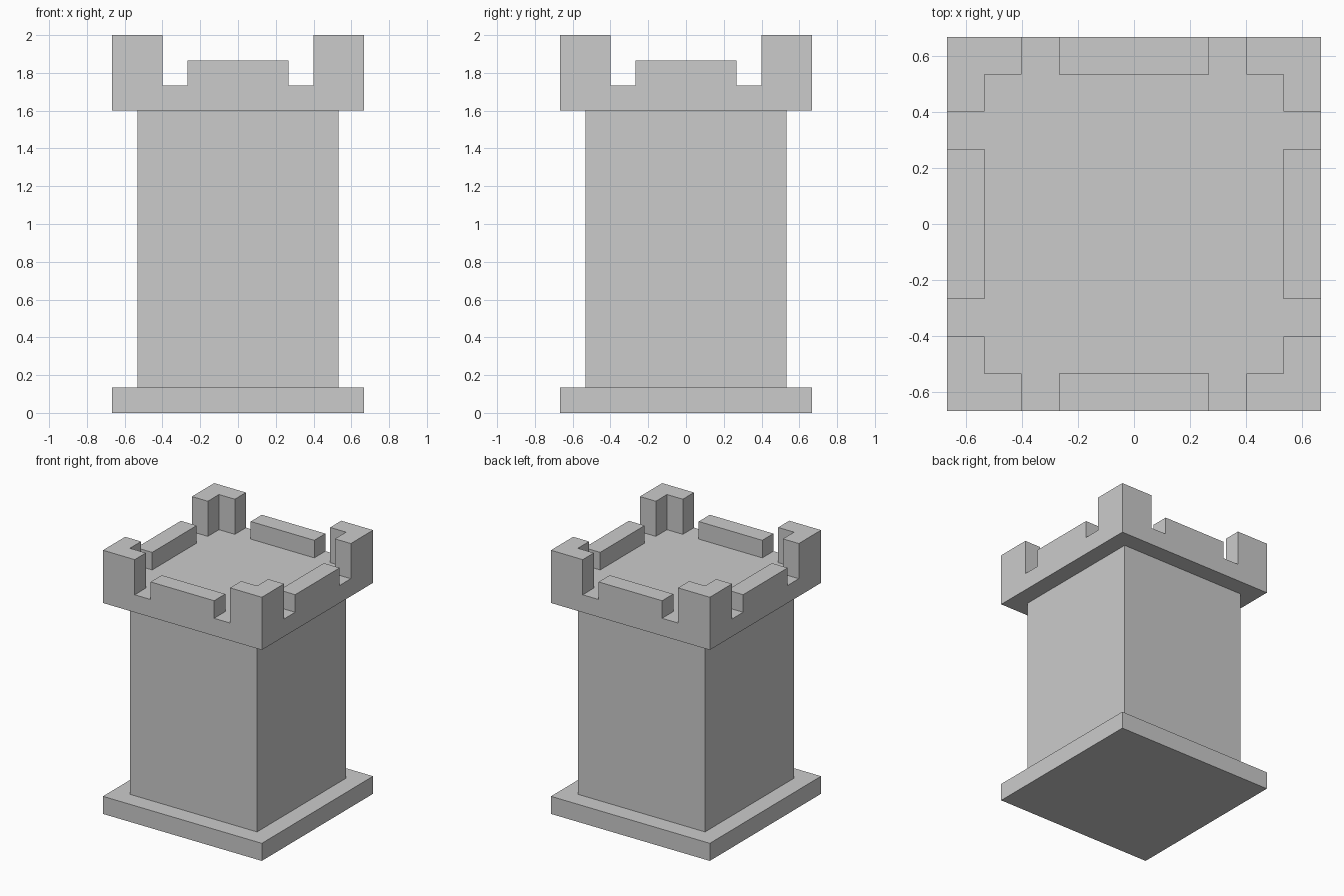
import bpy, bmesh
from math import pi
from mathutils import Matrix

if "Cube" in bpy.data.objects:
    bpy.data.objects.remove(bpy.data.objects["Cube"])

U = 2 / 15  # the tower sits on a 15-unit-high grid


def prism(name, outline, z0, z1, turn=0):
    """Extrude a counter-clockwise outline from z0 to z1 (grid units), turned about z."""
    bm = bmesh.new()
    face = bm.faces.new([bm.verts.new((x * U, y * U, z0 * U)) for x, y in outline])
    ext = bmesh.ops.extrude_face_region(bm, geom=[face], use_keep_orig=True)
    top = [v for v in ext["geom"] if isinstance(v, bmesh.types.BMVert)]
    bmesh.ops.translate(bm, verts=top, vec=(0, 0, (z1 - z0) * U))
    bmesh.ops.rotate(bm, verts=bm.verts, matrix=Matrix.Rotation(turn, 3, 'Z'))
    bmesh.ops.recalc_face_normals(bm, faces=bm.faces)
    mesh = bpy.data.meshes.new(name)
    bm.to_mesh(mesh)
    bm.free()
    obj = bpy.data.objects.new(name, mesh)
    bpy.context.collection.objects.link(obj)
    return obj


def rect(x0, x1, y0, y1):
    return [(x0, y0), (x1, y0), (x1, y1), (x0, y1)]


# Stacked body: plinth, shaft, overhanging roof platform
prism("plinth", rect(-5, 5, -5, 5), 0, 1)
prism("shaft", rect(-4, 4, -4, 4), 1, 12)
prism("roof_platform", rect(-5, 5, -5, 5), 12, 13)

# Battlements: low wall on each side, tall L-shaped post on each corner
corner = [(3, 4), (4, 4), (4, 3), (5, 3), (5, 5), (3, 5)]
for i in range(4):
    prism(f"low_parapet_{i + 1}", rect(-2, 2, -5, -4), 13, 14, i * pi / 2)
    prism(f"corner_post_{i + 1}", corner, 13, 15, i * pi / 2)
